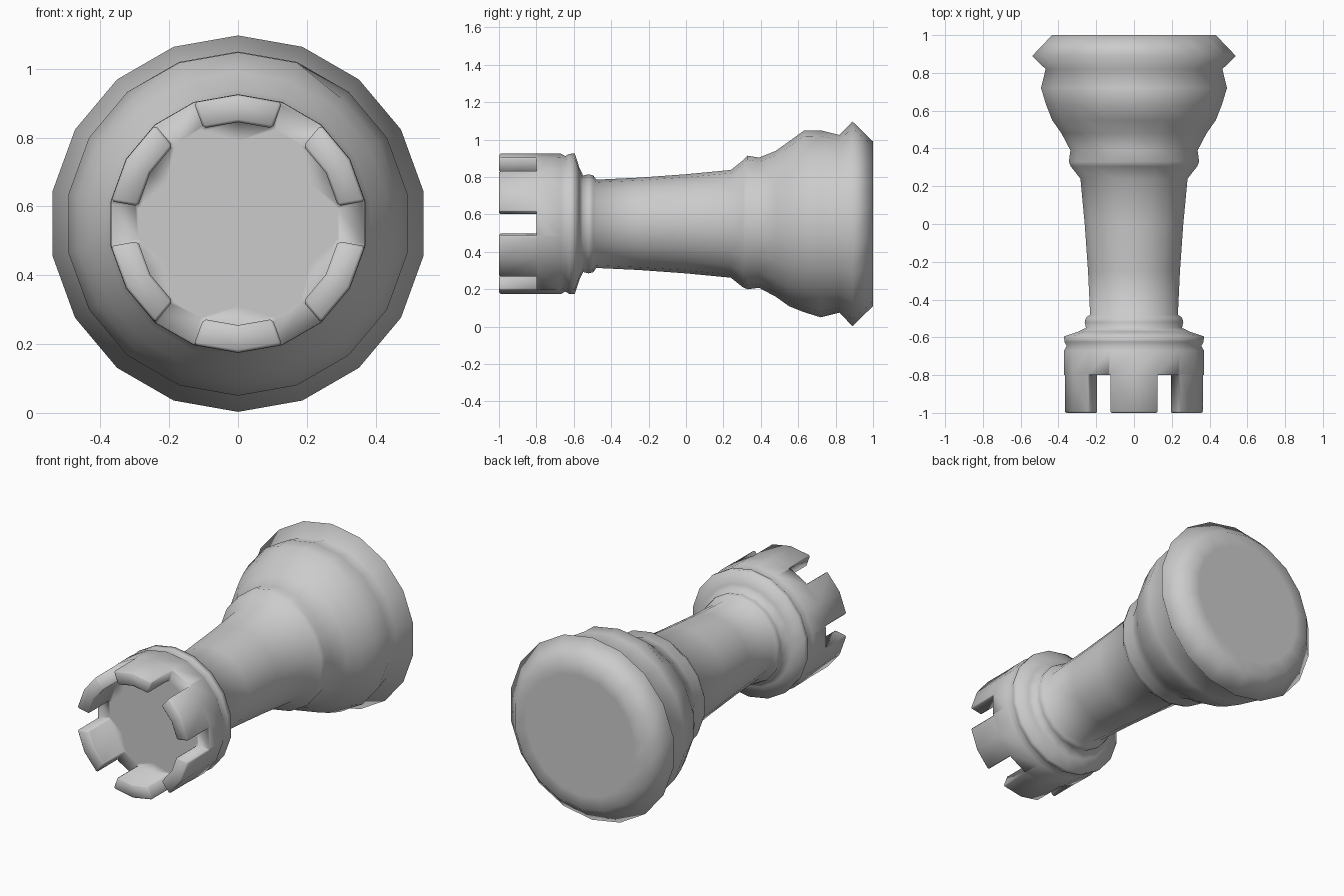
import bpy
import bmesh
from math import sin, cos, radians
from mathutils import Vector

cube = bpy.data.objects.get("Cube")
if cube:
    bpy.data.objects.remove(cube, do_unlink=True)

SIDES = 18
AXIS_Z = 0.55
FLOOR_Y = -0.8

# Plain grey
grey = bpy.data.materials.new("plain_grey")
grey.use_nodes = True
colour = (0.6, 0.6, 0.6, 1)
grey.diffuse_color = colour
grey.node_tree.nodes["Principled BSDF"].inputs["Base Color"].default_value = colour

# Turned outline as (y along the axis, radius), from the base to the crown
outline = [
    (1.0, 0.36), (1.0, 0.44), (0.89, 0.547), (0.82, 0.475), (0.72, 0.5),
    (0.63, 0.472), (0.55, 0.44), (0.48, 0.39), (0.39, 0.342), (0.33, 0.35),
    (0.305, 0.34), (0.24, 0.288), (0.0, 0.265), (-0.25, 0.247),
    (-0.48, 0.236), (-0.495, 0.258), (-0.52, 0.265), (-0.55, 0.258),
    (-0.57, 0.3), (-0.595, 0.376), (-0.625, 0.374), (-0.645, 0.362),
    (-0.67, 0.376), (FLOOR_Y, 0.375), (FLOOR_Y, 0.295), (FLOOR_Y, 0.24),
]
# Slight swelling on the upper side of these rings
swell = {0.63: 0.026, 0.39: 0.012, 0.33: 0.014}

bm = bmesh.new()
rings = []
for y, r in outline:
    ring = []
    for i in range(SIDES):
        a = radians(i * 360 / SIDES)
        rr = r + (swell.get(y, 0) if cos(a) > 0.9 else 0)
        ring.append(bm.verts.new((rr * sin(a), y, AXIS_Z + rr * cos(a))))
    rings.append(ring)

# Turned body, with two of every three crown faces kept for battlements
battlements = []
for k, (low, high) in enumerate(zip(rings, rings[1:])):
    for i in range(SIDES):
        j = (i + 1) % SIDES
        face = bm.faces.new((low[i], low[j], high[j], high[i]))
        if k == len(rings) - 3 and i % 3 != 1:
            battlements.append(face)
bm.faces.new(rings[0])
bm.faces.new(rings[-1])

# Raise the battlements
raised = bmesh.ops.extrude_face_region(bm, geom=battlements)
tops = [v for v in raised["geom"] if isinstance(v, bmesh.types.BMVert)]
bmesh.ops.translate(bm, verts=tops, vec=Vector((0, -1 - FLOOR_Y, 0)))
bmesh.ops.delete(bm, geom=[f for f in battlements if f.is_valid], context="FACES_ONLY")
bmesh.ops.recalc_face_normals(bm, faces=bm.faces)

# Soften the battlement edges
edges = [e for e in bm.edges
         if any(v.co.y < -0.9 for v in e.verts)
         and len(e.link_faces) == 2 and e.calc_face_angle() > radians(60)]
bmesh.ops.bevel(bm, geom=edges, offset=0.008, segments=1, affect="EDGES", profile=0.5)
for f in bm.faces:
    f.smooth = True

mesh = bpy.data.meshes.new("tower_body")
bm.to_mesh(mesh)
bm.free()
mesh.materials.append(grey)
body = bpy.data.objects.new("tower_body", mesh)
bpy.context.collection.objects.link(body)
